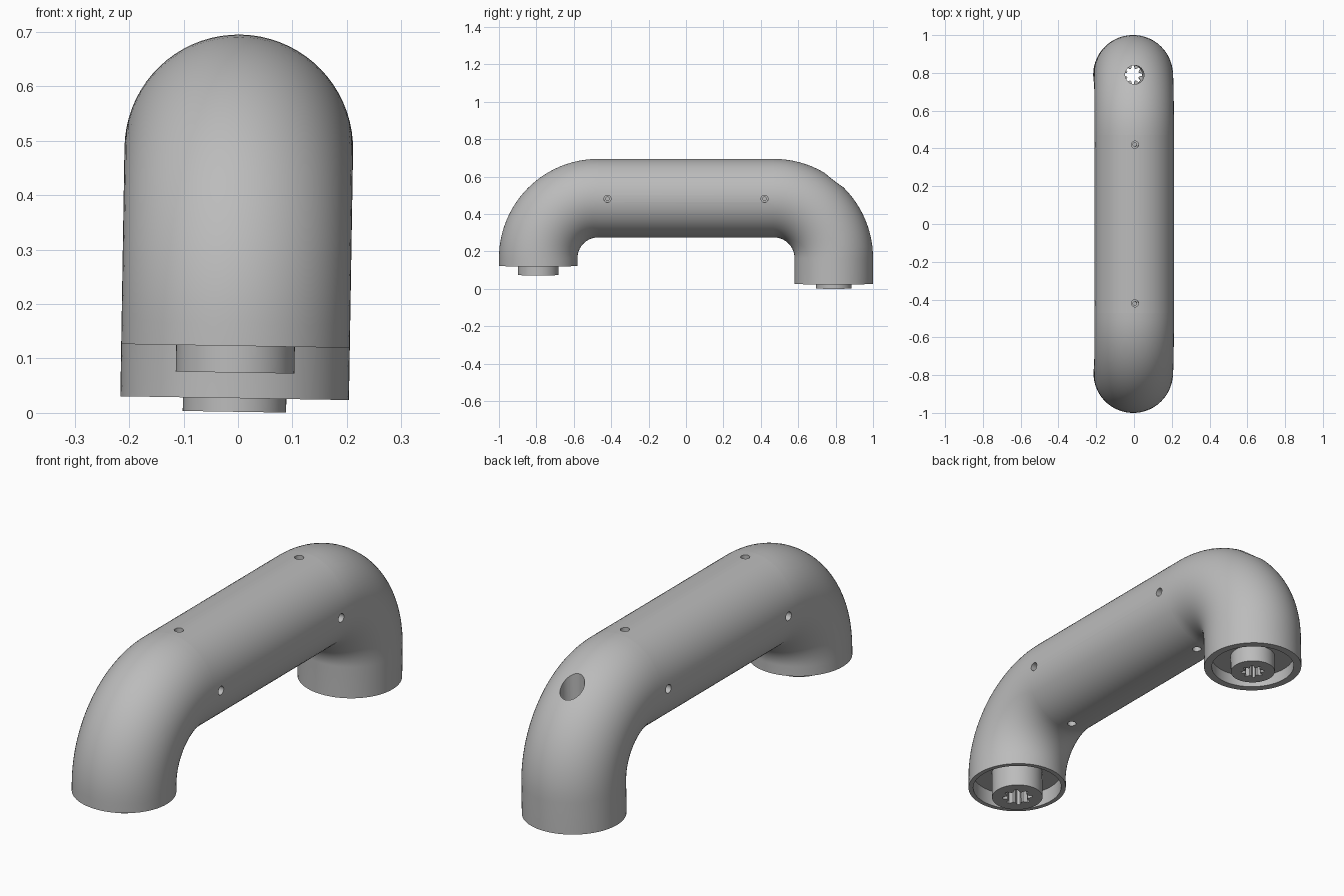
import bpy, bmesh, math
from mathutils import Matrix, Vector

cube = bpy.data.objects.get("Cube")
if cube:
    bpy.data.objects.remove(cube)

grey = bpy.data.materials.new("satin_grey")
grey.use_nodes = True
COLOUR = (0.5, 0.5, 0.5, 1)
grey.diffuse_color = COLOUR
grey.node_tree.nodes["Principled BSDF"].inputs["Base Color"].default_value = COLOUR

R, BEND, AXIS_Z, BEND_Y = 0.21, 0.32, 0.485, 0.47
LEG_Y = BEND_Y + BEND
SEG = 72
PIVOT = Matrix.Translation((0, 0, 0.4))
TILT = PIVOT @ Matrix.Rotation(math.radians(0.95), 4, 'Y') @ PIVOT.inverted()


def make(name, bm):
    bmesh.ops.recalc_face_normals(bm, faces=bm.faces)
    mesh = bpy.data.meshes.new(name)
    bm.to_mesh(mesh)
    bm.free()
    mesh.materials.append(grey)
    ob = bpy.data.objects.new(name, mesh)
    bpy.context.collection.objects.link(ob)
    return ob


def sweep(name, stations):
    """Round tube through (y, z, angle) stations, capped at both ends."""
    bm = bmesh.new()
    rings = []
    for y, z, a in stations:
        ring = []
        for i in range(SEG):
            t = math.tau * i / SEG
            out = R * math.cos(t)
            ring.append(bm.verts.new((R * math.sin(t), y + out * math.sin(a), z + out * math.cos(a))))
        rings.append(ring)
    for p, q in zip(rings, rings[1:]):
        for i in range(SEG):
            j = (i + 1) % SEG
            bm.faces.new((p[i], p[j], q[j], q[i]))
    bm.faces.new(rings[0])
    bm.faces.new(rings[-1])
    return make(name, bm)


def elbow(name, side, bottom):
    centre_z = AXIS_Z - BEND
    path = []
    for k in range(25):
        a = math.pi / 2 * k / 24
        path.append((side * (BEND_Y + BEND * math.sin(a)), centre_z + BEND * math.cos(a), side * a))
    path.append((side * LEG_Y, bottom, side * math.pi / 2))
    return sweep(name, path)


def rod(start, end, radius, sides=32):
    start, end = Vector(start), Vector(end)
    d = end - start
    bm = bmesh.new()
    m = Matrix.Translation((start + end) / 2) @ d.to_track_quat('Z', 'Y').to_matrix().to_4x4()
    bmesh.ops.create_cone(bm, cap_ends=True, segments=sides, radius1=radius,
                          radius2=radius, depth=d.length, matrix=m)
    return make("cutter", bm)


def cut(ob, cutter):
    mod = ob.modifiers.new("cut", 'BOOLEAN')
    mod.operation = 'DIFFERENCE'
    mod.solver = 'EXACT'
    mod.object = cutter
    bpy.context.view_layer.objects.active = ob
    bpy.ops.object.modifier_apply(modifier=mod.name)
    bpy.data.objects.remove(cutter)


def socket_boss(name, y, z0, z1, outer, root, tip, teeth=8):
    """Round boss with a splined socket running through it."""
    bm = bmesh.new()
    n = teeth * 8
    loops = []
    for z in (z0, z1):
        for inner in (False, True):
            loop = []
            for i in range(n):
                t = math.tau * i / n
                wave = max(-1, min(1, 2 * math.cos(teeth * t)))
                r = (root + tip) / 2 + wave * (root - tip) / 2 if inner else outer
                loop.append(bm.verts.new((r * math.cos(t), y + r * math.sin(t), z)))
            loops.append(loop)
    for a, b in ((0, 1), (1, 3), (3, 2), (2, 0)):
        for i in range(n):
            j = (i + 1) % n
            bm.faces.new((loops[a][i], loops[a][j], loops[b][j], loops[b][i]))
    return make(name, bm)


# Straight grip with four screw holes around each end
grip = sweep("grip_tube", [(-BEND_Y, AXIS_Z, 0), (BEND_Y, AXIS_Z, 0)])
for y in (-0.42, 0.42):
    for dx, dz in ((1, 0), (-1, 0), (0, 1), (0, -1)):
        for radius, depth in ((0.019, 0.18), (0.010, 0.13)):
            cut(grip, rod((dx * depth, y, AXIS_Z + dz * depth),
                          (dx * 0.25, y, AXIS_Z + dz * 0.25), radius, 20))

# Curved legs, hollowed underneath
front = elbow("front_elbow", -1, 0.123)
cut(front, rod((0, -LEG_Y, 0), (0, -LEG_Y, 0.193), 0.19, SEG))
back = elbow("back_elbow", 1, 0.027)
cut(back, rod((0, LEG_Y, -0.1), (0, LEG_Y, 0.078), 0.177, SEG))

# Tool access shaft down through the back leg
cut(back, rod((0, LEG_Y, 0.05), (0, LEG_Y, 0.8), 0.05))

# Mounting bosses
front_boss = socket_boss("front_boss", -LEG_Y, 0.074, 0.195, 0.109, 0.064, 0.046)
back_boss = socket_boss("back_boss", LEG_Y, 0.002, 0.08, 0.095, 0.050, 0.034)

# Whole handle leans very slightly to one side
for ob in (grip, front, back, front_boss, back_boss):
    ob.data.transform(TILT)
    bpy.ops.object.select_all(action='DESELECT')
    ob.select_set(True)
    bpy.context.view_layer.objects.active = ob
    bpy.ops.object.shade_smooth_by_angle(angle=math.radians(30))
